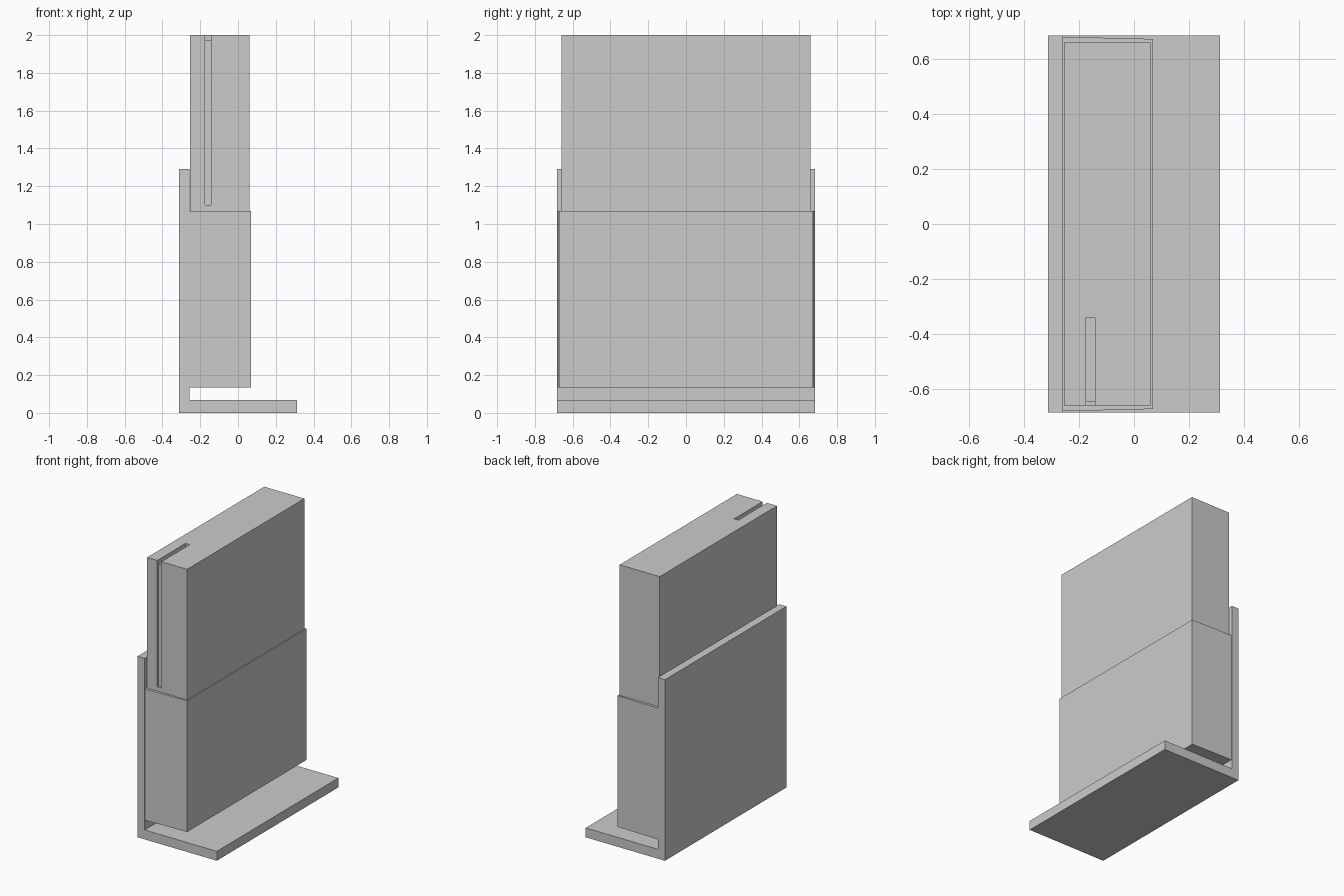
import bpy, bmesh

if "Cube" in bpy.data.objects:
    bpy.data.objects.remove(bpy.data.objects["Cube"])


def prism(name, profile, lo, hi, axis):
    """Extrude a closed 2D profile along y (xz profile) or z (xy profile)."""
    bm = bmesh.new()

    def point(a, b, h):
        return (a, h, b) if axis == 'Y' else (a, b, h)

    face = bm.faces.new([bm.verts.new(point(a, b, lo)) for a, b in profile])
    ext = bmesh.ops.extrude_face_region(bm, geom=[face])
    shift = (0, hi - lo, 0) if axis == 'Y' else (0, 0, hi - lo)
    verts = [g for g in ext["geom"] if isinstance(g, bmesh.types.BMVert)]
    bmesh.ops.translate(bm, verts=verts, vec=shift)
    bmesh.ops.recalc_face_normals(bm, faces=bm.faces)
    mesh = bpy.data.meshes.new(name)
    bm.to_mesh(mesh)
    bm.free()
    obj = bpy.data.objects.new(name, mesh)
    bpy.context.collection.objects.link(obj)
    return obj


def box(name, x, y, z):
    return prism(name, [(x[0], y[0]), (x[1], y[0]), (x[1], y[1]), (x[0], y[1])],
                 z[0], z[1], 'Z')


# L-shaped wall bracket: back plate and foot plate
prism("bracket", [(-0.313, 0), (0.312, 0), (0.312, 0.067), (-0.257, 0.067),
                  (-0.257, 1.29), (-0.313, 1.29)], -0.684, 0.684, 'Y')

# Lower housing, very slightly narrower towards its front
prism("lower_housing", [(-0.259, -0.68), (0.069, -0.672),
                        (0.069, 0.672), (-0.259, 0.68)], 0.135, 1.07, 'Z')

# Upper housing
upper = box("upper_housing", (-0.255, 0.061), (-0.66, 0.66), (1.07, 2.0))

# Shallow groove running over the top and down the end face
SLOT_X = (-0.175, -0.142)
profile = [(-0.34, 1.971), (-0.34, 2.1), (-0.75, 2.1), (-0.75, 1.1),
           (-0.645, 1.1), (-0.645, 1.971)]
cutter = prism("groove_cutter", profile, -SLOT_X[1], -SLOT_X[0], 'Y')
for v in cutter.data.vertices:          # turn the yz profile into place
    y, x, z = v.co
    v.co = (-x, y, z)
bm = bmesh.new()
bm.from_mesh(cutter.data)
bmesh.ops.recalc_face_normals(bm, faces=bm.faces)
bm.to_mesh(cutter.data)
bm.free()
cutter.hide_render = True
cutter.hide_set(True)

cut = upper.modifiers.new("groove", 'BOOLEAN')
cut.operation = 'DIFFERENCE'
cut.solver = 'EXACT'
cut.object = cutter
